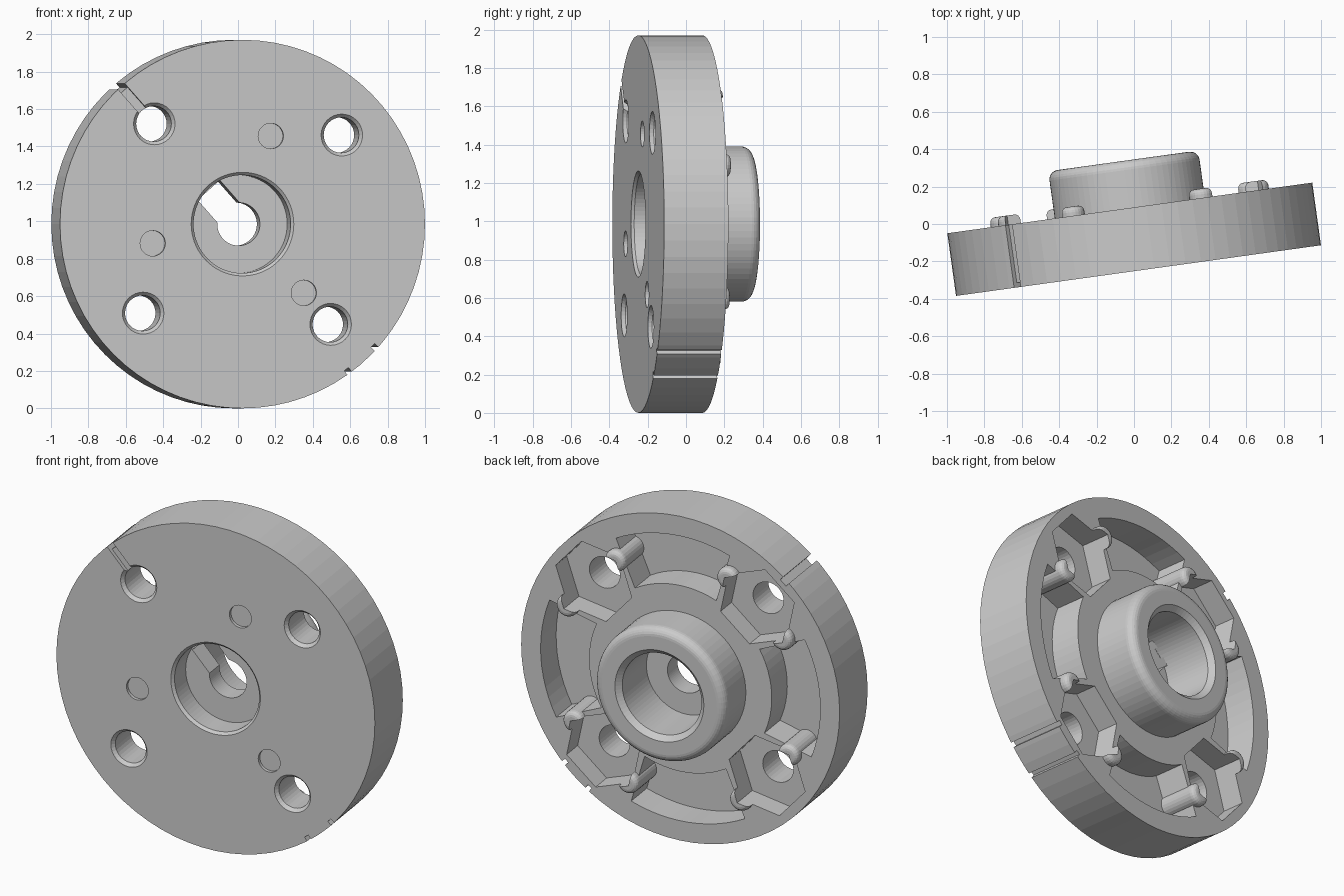
import bpy, bmesh
from math import sin, cos, radians, pi
from mathutils import Matrix

if "Cube" in bpy.data.objects:
    bpy.data.objects.remove(bpy.data.objects["Cube"])

# Local frame: disc axis along +y (front face at y = 0), x and z in the disc plane
BOLT_ANGLES = [41.6 + 90 * k for k in range(4)]
BOLT_R = 0.717
KEY = 131.6


def polar(r, deg, c=(0, 0)):
    return (c[0] + r * cos(radians(deg)), c[1] + r * sin(radians(deg)))


def offset(deg, along, side):
    """Point given by distance along a radial direction and sideways from it."""
    x, z = polar(along, deg)
    return polar(side, deg + 90, (x, z))


def make(name, bm):
    bmesh.ops.recalc_face_normals(bm, faces=bm.faces[:])
    me = bpy.data.meshes.new(name)
    bm.to_mesh(me)
    bm.free()
    ob = bpy.data.objects.new(name, me)
    bpy.context.collection.objects.link(ob)
    return ob


def loft(bm, rings, closed=False):
    """Join rings of (x, y, z) points; cap the ends unless closed."""
    vs = [[bm.verts.new(p) for p in ring] for ring in rings]
    n = len(vs[0])
    pairs = list(zip(vs, vs[1:])) + ([(vs[-1], vs[0])] if closed else [])
    for a, b in pairs:
        for i in range(n):
            j = (i + 1) % n
            bm.faces.new((a[i], a[j], b[j], b[i]))
    if not closed:
        bm.faces.new(vs[0])
        bm.faces.new(vs[-1])


def lathe(bm, profile, c=(0, 0), n=64, closed=False):
    rings = []
    for r, y in profile:
        pts = [polar(r, 360 * i / n, c) for i in range(n)]
        rings.append([(x, y, z) for x, z in pts])
    loft(bm, rings, closed)


def prism(bm, pts, y0, y1):
    loft(bm, [[(x, y, z) for x, z in pts] for y in (y0, y1)])


def apply_bool(body, bm, op='DIFFERENCE'):
    tool = make("cutter", bm)
    tool.hide_render = True
    mod = body.modifiers.new("bool", 'BOOLEAN')
    mod.operation = op
    mod.solver = 'EXACT'
    mod.object = tool
    bpy.context.view_layer.objects.active = body
    bpy.ops.object.modifier_apply(modifier=mod.name)
    bpy.data.objects.remove(tool)


# Disc and hub as one revolved section: front recess, web, hub bore
T, H = 0.338, 0.592
fillet = [(0.355 + 0.05 * cos(i * pi / 12), H - 0.05 + 0.05 * sin(i * pi / 12)) for i in range(7)]
section = [(0.277, 0), (0.985, 0), (0.985, T), (0.405, T)] + fillet + [
    (0.275, H), (0.245, H - 0.03), (0.245, 0.27), (0.115, 0.27),
    (0.115, 0.15), (0.262, 0.15), (0.262, 0.015)]
bm = bmesh.new()
lathe(bm, section, n=72, closed=True)
body = make("flanged_hub_disc", bm)

# Annular pockets between the bolt bosses
bm = bmesh.new()
for a in BOLT_ANGLES:
    inner = [polar(0.565, a + 18.5 + 53 * i / 12) for i in range(13)]
    outer = [polar(0.865, a + 21 + 48 * i / 12) for i in range(13)]
    prism(bm, inner + outer[::-1], 0.15, T + 0.03)
apply_bool(body, bm)

# Rounded studs, two beside each nut pocket
bm = bmesh.new()
top = T + 0.05
for a in BOLT_ANGLES:
    for s in (-0.225, 0.225):
        prof = [(0.065, 0.12), (0.065, top - 0.03)]
        prof += [(0.035 + 0.03 * cos(t), top - 0.03 + 0.03 * sin(t)) for t in (pi / 8, pi / 4, 3 * pi / 8, pi / 2)]
        lathe(bm, prof, offset(a, BOLT_R, s), 24)
apply_bool(body, bm, 'UNION')

# Hexagonal nut pockets
bm = bmesh.new()
for a in BOLT_ANGLES:
    c = polar(BOLT_R, a)
    prism(bm, [polar(0.24, a + 30 + 60 * i, c) for i in range(6)], 0.205, T + 0.1)
apply_bool(body, bm)

# Bolt holes with a front countersink, and shallow round marks
bm = bmesh.new()
for a in BOLT_ANGLES:
    lathe(bm, [(0.125, -0.015), (0.095, 0.02), (0.095, T + 0.05)], polar(BOLT_R, a), 32)
for a in (72, 192, 312):
    lathe(bm, [(0.068, -0.05), (0.068, 0.02)], polar(0.495, a), 32)
apply_bool(body, bm)

# Keyway through the web
bm = bmesh.new()
prism(bm, [offset(KEY, r, s) for r, s in ((0.03, -0.08), (0.243, -0.08), (0.243, 0.08), (0.03, 0.08))], 0.13, 0.29)
apply_bool(body, bm)

# Rim grooves: one at the key side, two opposite
bm = bmesh.new()
for a, w in ((KEY, 0.024), (KEY + 174.3, 0.014), (KEY + 185.7, 0.014)):
    prism(bm, [offset(a, r, s) for r, s in ((0.957, -w), (1.05, -w), (1.05, w), (0.957, w))], -0.05, T + 0.05)
apply_bool(body, bm)

# Shallow front groove from rim to bolt hole
bm = bmesh.new()
prism(bm, [offset(KEY, r, s) for r, s in ((0.75, -0.024), (1.05, -0.024), (1.05, 0.024), (0.75, 0.024))], -0.05, 0.025)
apply_bool(body, bm)

# Turn slightly about z and stand on the ground
body.data.transform(Matrix.Translation((0.024, -0.249, 0.985)) @ Matrix.Rotation(radians(7.9), 4, 'Z'))
